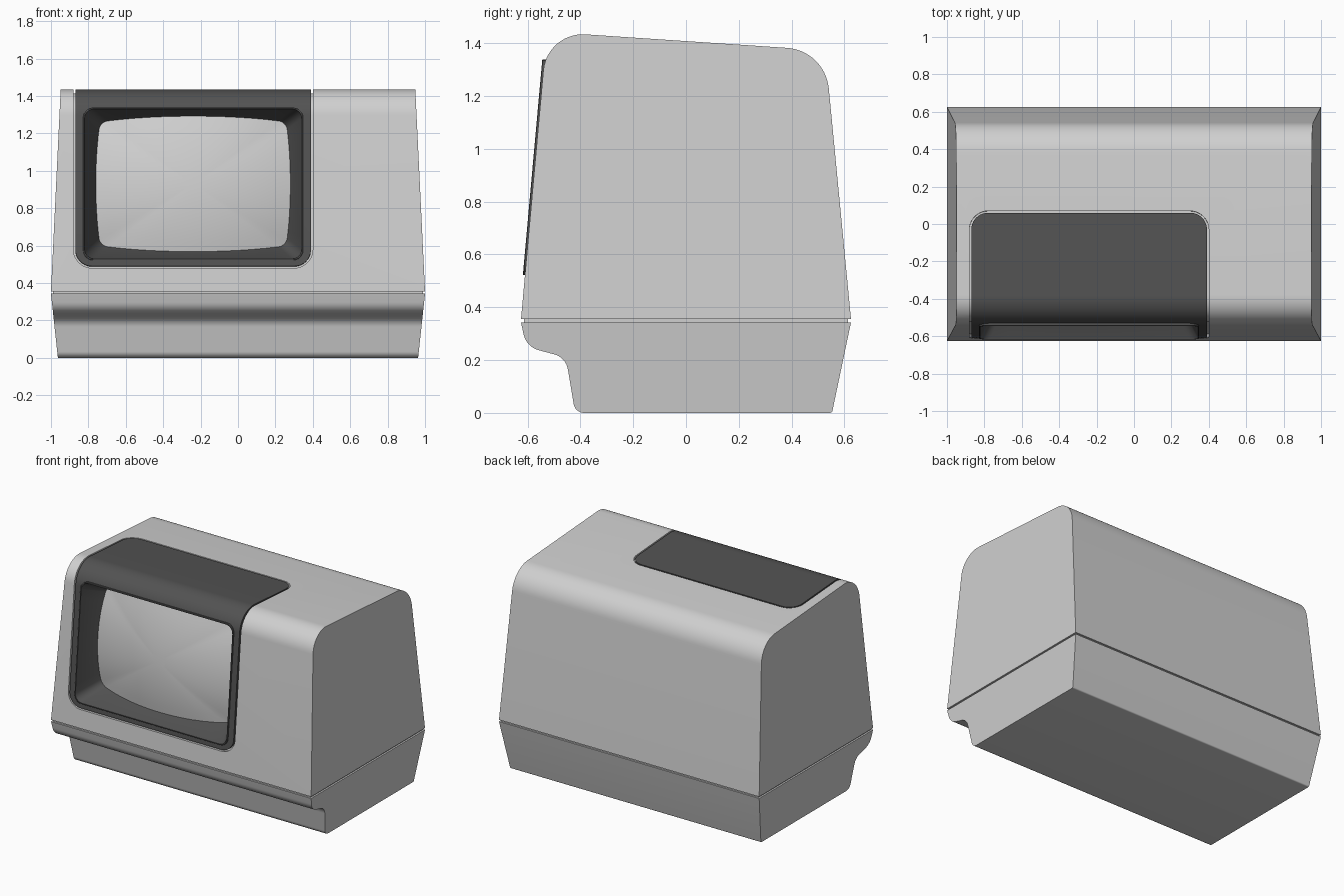
import bpy, bmesh, math
from mathutils import Vector

if "Cube" in bpy.data.objects:
    bpy.data.objects.remove(bpy.data.objects["Cube"])


def material(name, v):
    m = bpy.data.materials.new(name)
    m.diffuse_color = (v, v, v, 1)
    m.use_nodes = True
    m.node_tree.nodes["Principled BSDF"].inputs["Base Color"].default_value = m.diffuse_color
    return m


LIGHT = material("light_grey", 0.63)
DARK = material("dark_grey", 0.085)


def loft(name, rings, mat, cap_start=True, cap_end=True):
    """Skin a list of closed rings; closed solids get outward normals."""
    bm = bmesh.new()
    vs = [[bm.verts.new(p) for p in r] for r in rings]
    n = len(rings[0])
    for a, b in zip(vs, vs[1:]):
        for j in range(n):
            k = (j + 1) % n
            bm.faces.new((a[j], a[k], b[k], b[j]))
    if cap_start:
        bm.faces.new(vs[0][::-1])
    if cap_end:
        bm.faces.new(vs[-1])
    if cap_start and cap_end:
        bmesh.ops.recalc_face_normals(bm, faces=bm.faces)
    me = bpy.data.meshes.new(name)
    bm.to_mesh(me)
    bm.free()
    me.materials.append(mat)
    ob = bpy.data.objects.new(name, me)
    bpy.context.collection.objects.link(ob)
    return ob


def select(ob):
    bpy.ops.object.select_all(action='DESELECT')
    ob.select_set(True)
    bpy.context.view_layer.objects.active = ob


def cut(ob, cutter):
    select(ob)
    m = ob.modifiers.new("cut", 'BOOLEAN')
    m.operation = 'DIFFERENCE'
    m.solver = 'EXACT'
    m.object = cutter
    bpy.ops.object.modifier_apply(modifier=m.name)


def fillet(p, c, q, r, n=14):
    """Arc points (and their centre) that round the corner c."""
    p, c, q = Vector(p), Vector(c), Vector(q)
    d1, d2 = (p - c).normalized(), (q - c).normalized()
    h = d1.angle(d2) / 2
    t = r / math.tan(h)
    o = c + (d1 + d2).normalized() * (r / math.sin(h))
    s, e = (c + d1 * t - o).normalized(), (c + d2 * t - o).normalized()
    return [o + s.slerp(e, i / n).normalized() * r for i in range(n + 1)], o


def prism(name, pts, hw, mat):
    """Side profile (y, z) stretched across x with a width depending on z."""
    return loft(name, [[(s * hw(z), y, z) for y, z in pts] for s in (-1, 1)], mat)


# Upper housing
A, F, B, D = (-.625, .355), (-.527, 1.4435), (.527, 1.373), (.625, .355)
front_arc, arc_o = fillet(A, F, B, .15)
rear_arc, _ = fillet(F, B, D, .17)
shell = prism("upper_housing", [A, *front_arc, *rear_arc, D],
              lambda z: 1 - .052 * (z - .355) / 1.08, LIGHT)

# Lower base with a scooped front
base_c = [(-.625, .343), (-.605, .25), (-.455, .21), (-.42, 0), (.553, 0), (.625, .343)]
pts = [base_c[0]]
for i, r in ((1, .08), (2, .07), (3, .04), (4, .01)):
    pts += fillet(base_c[i - 1], base_c[i], base_c[i + 1], r, 8)[0]
base = prism("lower_base", pts + [base_c[-1]], lambda z: .963 + .037 * z / .343, LIGHT)

# Seam between the two halves
seam = prism("seam", [(-.613, .33), (-.613, .365), (.613, .365), (.613, .33)],
             lambda z: .988, LIGHT)

# Dark panel that wraps from the front over the top
CX, CZ = -.24, .93
d1 = (Vector(F) - Vector(A)).normalized()
d2 = (Vector(B) - Vector(F)).normalized()


def front_y(z):
    return A[0] + (z - A[1]) * d1.x / d1.y


def strip(name, grow, out, inn, mat):
    R, hw = .09 + grow, .63 + grow
    n1, n2 = Vector((-d1.y, d1.x)), Vector((-d2.y, d2.x))
    p0 = Vector((front_y(.49), .49)) - d1 * grow
    p1 = Vector(F) + d2 * ((.06 - F[0]) / d2.x + grow)
    ts = [math.pi / 2 * i / 10 for i in range(11)]
    e = [R * (1 - math.cos(t)) for t in ts]
    w = [hw - R + R * math.sin(t) for t in ts]
    path = [(p0 + d1 * a, n1, b) for a, b in zip(e, w)]
    path += [(p, (p - arc_o).normalized(), hw) for p in front_arc]
    path += [(p1 - d2 * a, n2, b) for a, b in zip(e[::-1], w[::-1])]
    rings = []
    for p, n, b in path:
        o, i = p + n * out, p - n * inn
        rings.append([(CX - b, *o), (CX + b, *o), (CX + b, *i), (CX - b, *i)])
    return loft(name, rings, mat)


panel = strip("wrap_panel", 0, 0, .03, DARK)
recess = strip("recess_cutter", .01, .05, .02, LIGHT)


# Screen opening: rounded rectangle in unit coordinates, counter-clockwise from the front
def unit_loop(ra=.09, rb=.13, ne=12, nc=6):
    loop = []
    for k, (sa, sb) in enumerate(((1, -1), (1, 1), (-1, 1), (-1, -1))):
        for i in range(nc + 1):
            t = (k - 1 + i / nc) * math.pi / 2
            loop.append((sa * (1 - ra) + ra * math.cos(t), sb * (1 - rb) + rb * math.sin(t)))
        a0, b0 = loop[-1]
        na, nb = ((1, 1 - rb), (-1 + ra, 1), (-1, -1 + rb), (1 - ra, -1))[k]
        for i in range(1, ne):
            f = i / ne
            loop.append((a0 + (na - a0) * f, b0 + (nb - b0) * f))
    return loop


UNIT = unit_loop()


def at(x, z, d):
    return (CX + x, front_y(CZ + z) + d, CZ + z)


def ring(hx, hz, d):
    return [at(a * hx, b * hz, d) for a, b in UNIT]


def bulge(a, b):
    return .045 + .075 * a * a + .045 * b * b


def screen_ring(s):
    out = []
    for a, b in UNIT:
        d = bulge(a, b)
        out.append(at(s * a * (.58 - .5 * d), s * b * (.40 - .42 * d), bulge(s * a, s * b)))
    return out


opening = loft("opening_cutter", [ring(.584, .404, -.1), ring(.584, .404, .25)], LIGHT)
cut(shell, recess)
cut(shell, opening)
cut(panel, opening)
for c in (recess, opening):
    bpy.data.objects.remove(c)

# Raised lip and funnel walls, then the curved screen
bezel = loft("screen_bezel", [ring(.588, .408, .02), ring(.588, .408, -.006),
                              ring(.586, .406, -.008), ring(.581, .401, -.008),
                              ring(.58, .40, 0), screen_ring(1)], DARK, False, False)
screen = loft("screen", [screen_ring(s) for s in (1, .85, .7, .55, .4, .25, .1)],
              LIGHT, False, True)

for ob in (shell, base, seam, panel, bezel, screen):
    select(ob)
    bpy.ops.object.shade_smooth_by_angle(angle=math.radians(30))
